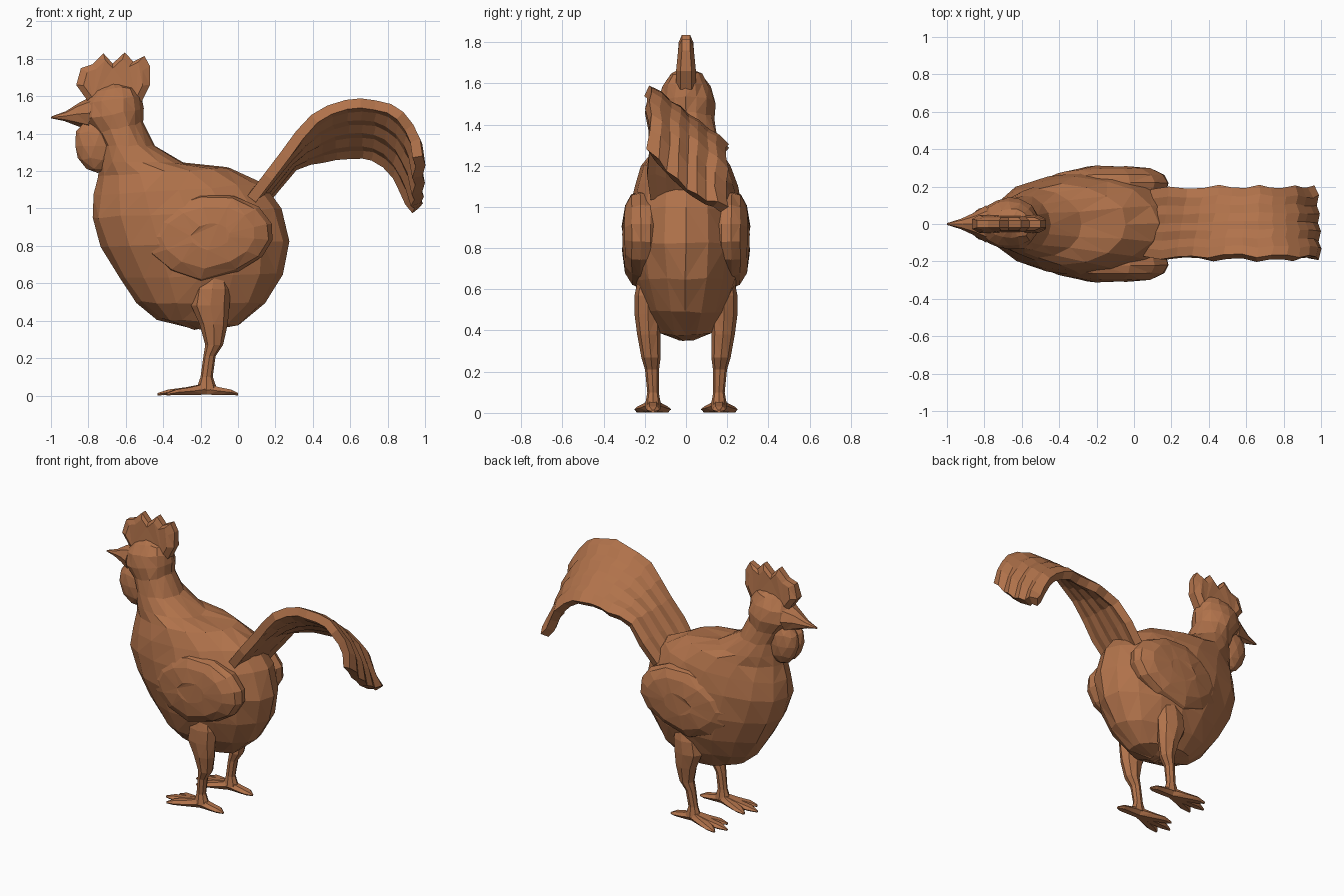
import bpy, bmesh, math, random
from mathutils import Vector

if "Cube" in bpy.data.objects:
    bpy.data.objects.remove(bpy.data.objects["Cube"])

random.seed(4)
brown = bpy.data.materials.new("warm_brown")
brown.diffuse_color = (0.44, 0.17, 0.07, 1)
brown.use_nodes = True
brown.node_tree.nodes["Principled BSDF"].inputs["Base Color"].default_value = brown.diffuse_color


def finish(name, bm, mirror=False, solid=0, jitter=0):
    for v in bm.verts:
        v.co += Vector([random.uniform(-jitter, jitter) for _ in range(3)])
    bmesh.ops.recalc_face_normals(bm, faces=bm.faces)
    me = bpy.data.meshes.new(name)
    bm.to_mesh(me)
    bm.free()
    me.materials.append(brown)
    ob = bpy.data.objects.new(name, me)
    bpy.context.collection.objects.link(ob)
    if solid:
        m = ob.modifiers.new("thickness", 'SOLIDIFY')
        m.thickness, m.offset = solid, 0
    if mirror:
        m = ob.modifiers.new("mirror", 'MIRROR')
        m.use_axis = (False, True, False)
    return ob


def loft(name, rings, **kw):
    """Skin closed rings of points and cap both ends."""
    bm = bmesh.new()
    vs = [[bm.verts.new(p) for p in r] for r in rings]
    n = len(vs[0])
    for a, b in zip(vs, vs[1:]):
        for i in range(n):
            j = (i + 1) % n
            bm.faces.new((a[i], a[j], b[j], b[i]))
    bm.faces.new(vs[0])
    bm.faces.new(vs[-1])
    bmesh.ops.triangulate(bm, faces=bm.faces[:])
    return finish(name, bm, **kw)


def ellipse(f, b, hw, n, y=0.0):
    """Ring running between a front and a back (x, z) point."""
    f, b = Vector((f[0], y, f[1])), Vector((b[0], y, b[1]))
    c, h = (f + b) / 2, (b - f) / 2
    return [c + h * math.cos(t) + Vector((0, hw * math.sin(t), 0))
            for t in (2 * math.pi * i / n for i in range(n))]


# Body, neck and head in one skin
body = [((-.24, .355), (-.14, .355), .04), ((-.43, .41), (.01, .38), .13),
        ((-.54, .50), (.15, .49), .20), ((-.635, .63), (.24, .65), .25),
        ((-.73, .79), (.275, .83), .28), ((-.78, .95), (.235, 1.0), .275),
        ((-.77, 1.07), (.13, 1.13), .25), ((-.745, 1.17), (-.04, 1.22), .215),
        ((-.74, 1.25), (-.28, 1.24), .185), ((-.73, 1.33), (-.45, 1.34), .155),
        ((-.76, 1.40), (-.51, 1.46), .135), ((-.83, 1.48), (-.505, 1.53), .14),
        ((-.82, 1.56), (-.515, 1.60), .12), ((-.77, 1.63), (-.55, 1.65), .08),
        ((-.72, 1.66), (-.62, 1.67), .03)]
loft("body", [ellipse(f, b, w, 16) for f, b, w in body], jitter=.006)

# Wings: one outline, scaled in layers; the front sinks into the breast
outline = [(-.53, .85), (-.47, .95), (-.36, 1.03), (-.20, 1.075), (-.02, 1.07), (.11, 1.01),
           (.18, .92), (.185, .83), (.13, .74), (.0, .66), (-.2, .605), (-.37, .66), (-.48, .75)]
cx, cz = -.14, .85
layers = [(.8, .13), (.96, .17), (1.0, .22), (.93, .264), (.7, .297), (.3, .31)]
wing = []
for s, y in layers:
    pts = [(cx + (x - cx) * s, cz + (z - cz) * s) for x, z in outline]
    wing.append([(x, y - .13 * max(0, -.22 - x), z) for x, z in pts])
loft("wing", wing, mirror=True, jitter=.003)

# Tail: arched, twisted sheet of ridged feathers between two edge paths
upper = [(.07, 1.06), (.16, 1.175), (.25, 1.29), (.33, 1.40), (.41, 1.485), (.49, 1.535),
         (.58, 1.562), (.66, 1.57), (.74, 1.56), (.81, 1.54), (.87, 1.50), (.92, 1.44),
         (.955, 1.37), (.97, 1.28)]
lower = [(.11, 1.01), (.21, 1.13), (.30, 1.235), (.38, 1.26), (.46, 1.275), (.53, 1.285),
         (.60, 1.29), (.67, 1.29), (.73, 1.28), (.79, 1.24), (.85, 1.18), (.885, 1.11),
         (.92, 1.04), (.955, .99)]
bm = bmesh.new()
N = 8
grid = []
for k, (u, l) in enumerate(zip(upper, lower)):
    w = .175 + .014 * (k % 3 == 1)
    d = k / (len(upper) - 1)
    row = []
    for i in range(N + 1):
        t = i / N
        r = .008 if i % 2 else -.008
        x, z = u[0] + (l[0] - u[0]) * t, u[1] + (l[1] - u[1]) * t
        if k == len(upper) - 1:  # rounded tip
            z -= .05 * math.sin(math.pi * t)
        row.append(bm.verts.new((x + r * d, -w + 2 * w * t, z + r * (1 - .5 * d))))
    grid.append(row)
for a, b in zip(grid, grid[1:]):
    for i in range(N):
        bm.faces.new((a[i], a[i + 1], b[i + 1], b[i]))
finish("tail", bm, solid=.056, jitter=.003)

# Comb: toothed profile, thick at its root and running down the back of the head
comb = [(-.80, 1.57), (-.865, 1.66), (-.84, 1.75), (-.78, 1.77), (-.72, 1.83),
        (-.67, 1.775), (-.605, 1.835), (-.56, 1.785), (-.50, 1.815), (-.47, 1.76),
        (-.47, 1.66), (-.515, 1.57)]
mx, mz = -.67, 1.65
loft("comb", [[(mx + (x - mx) * s, y * (1 if z > 1.7 else 1.35), mz + (z - mz) * s)
               for x, z in comb]
              for s, y in ((.8, -.036), (1, -.02), (1, .02), (.8, .036))])

# Beak
loft("beak", [ellipse((-.80, 1.42), (-.78, 1.60), .10, 8),
              ellipse((-.87, 1.445), (-.85, 1.565), .058, 8),
              ellipse((-.93, 1.468), (-.92, 1.52), .028, 8),
              ellipse((-1.0, 1.482), (-.998, 1.492), .005, 8)])

# Wattles, joined to the throat
bm = bmesh.new()
bmesh.ops.create_icosphere(bm, subdivisions=2, radius=1)
for v in bm.verts:
    v.co = Vector((-.765 + .11 * v.co.x - .015 * v.co.z, .03 + .065 * v.co.y,
                   1.335 + .145 * v.co.z))
finish("wattle", bm, mirror=True)

# Legs: thigh tapering into the shank (z, x front, x back, y, half width)
leg = [(.64, -.20, -.06, .18, .055), (.57, -.235, -.04, .185, .065),
       (.48, -.25, -.045, .185, .065), (.38, -.205, -.055, .18, .057),
       (.27, -.175, -.08, .17, .047), (.21, -.185, -.12, .165, .034),
       (.10, -.20, -.135, .16, .028), (.03, -.225, -.11, .16, .04)]
loft("leg", [ellipse((a, z), (b, z), w, 8, y) for z, a, b, y, w in leg], mirror=True)

# Toes: three forward, one back
for label, tip in (("middle", (-.43, .165)), ("outer", (-.38, .235)),
                   ("inner", (-.38, .09)), ("back", (.0, .16))):
    a, b = Vector((-.17, .16, .045)), Vector((tip[0], tip[1], .014))
    d = (b - a).normalized()
    side = Vector((-d.y, d.x, 0)).normalized()
    rings = []
    for t, w, h in ((0, .035, .035), (.4, .036, .024), (.78, .035, .017), (1, .008, .007)):
        c = a.lerp(b, t)
        c.z = h
        rings.append([c + side * w * math.cos(q) + Vector((0, 0, h * math.sin(q)))
                      for q in (math.pi * i / 3 for i in range(6))])
    loft(label + "_toe", rings, mirror=True)
